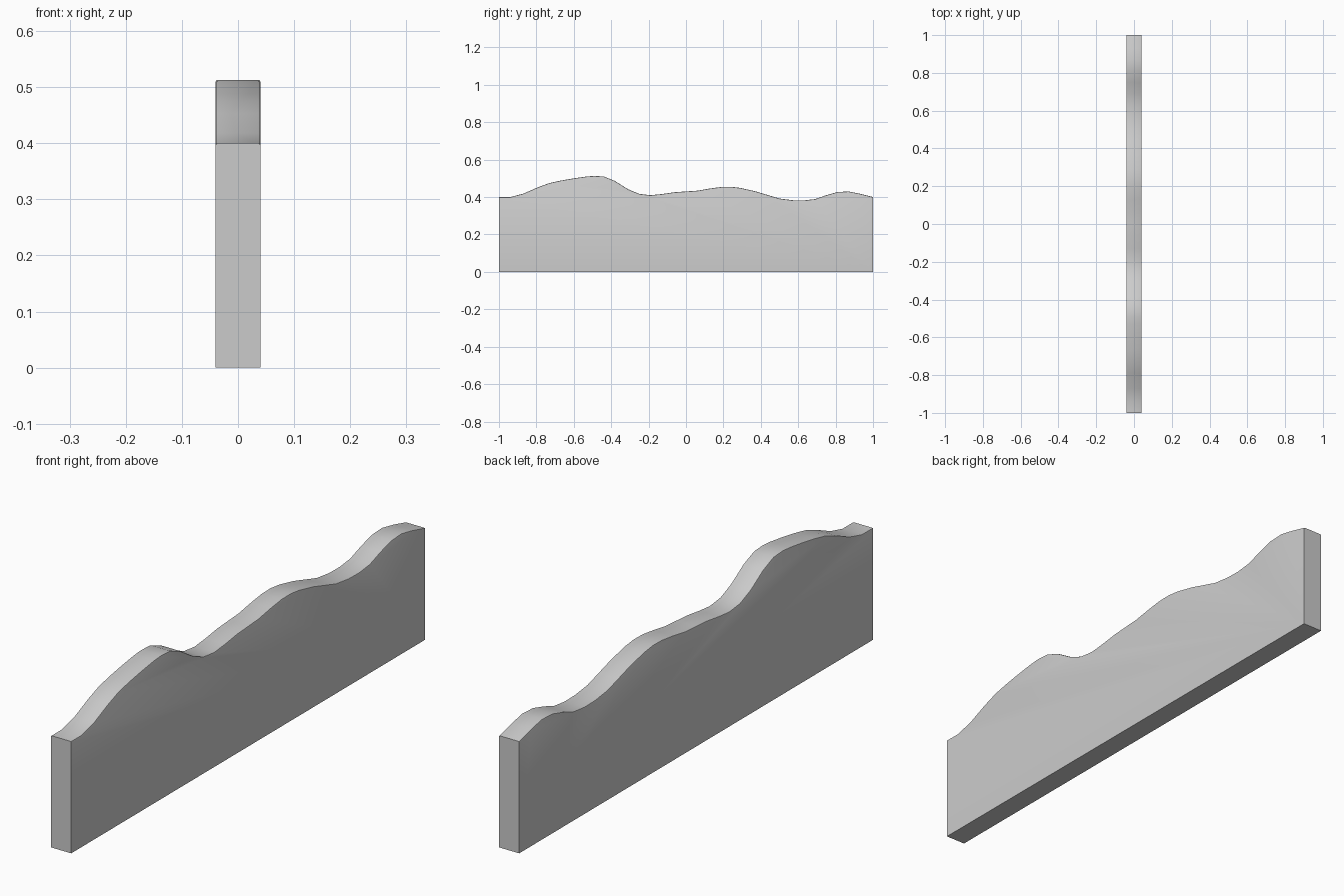
import bpy, bmesh

if "Cube" in bpy.data.objects:
    bpy.data.objects.remove(bpy.data.objects["Cube"])

# Wavy top edge of the board, as (y, z)
TOP = [(-1, .4), (-.94, .4), (-.87, .418), (-.79, .453), (-.73, .475), (-.67, .488),
       (-.6, .5), (-.53, .51), (-.49, .513), (-.44, .51), (-.38, .486), (-.31, .442),
       (-.25, .417), (-.19, .41), (-.13, .416), (-.06, .426), (0, .43), (.06, .434),
       (.13, .446), (.19, .454), (.24, .455), (.29, .449), (.37, .431), (.44, .41),
       (.5, .392), (.57, .383), (.63, .382), (.69, .389), (.75, .41), (.81, .427),
       (.87, .43), (.93, .418), (1, .4)]
HALF = 0.04

# Side outline, extruded through the thickness
bm = bmesh.new()
outline = [(-1, 0)] + TOP + [(1, 0)]
face = bm.faces.new([bm.verts.new((-HALF, y, z)) for y, z in outline])
ext = bmesh.ops.extrude_face_region(bm, geom=[face])
bmesh.ops.translate(bm, vec=(2 * HALF, 0, 0),
                    verts=[g for g in ext["geom"] if isinstance(g, bmesh.types.BMVert)])
bmesh.ops.recalc_face_normals(bm, faces=bm.faces[:])

# Slightly eased long edges along the wavy top
rim = [e for e in bm.edges if all(v.co.z > .3 for v in e.verts)
       and abs(e.verts[0].co.x - e.verts[1].co.x) < 1e-5]
bmesh.ops.bevel(bm, geom=rim, offset=0.004, segments=2, profile=0.5, affect='EDGES')

mesh = bpy.data.meshes.new("wavy_board")
bm.to_mesh(mesh)
bm.free()
board = bpy.data.objects.new("wavy_board", mesh)
bpy.context.collection.objects.link(board)

# Smooth wave, crisp corners
bpy.context.view_layer.objects.active = board
board.select_set(True)
bpy.ops.object.shade_smooth_by_angle(angle=0.6)
